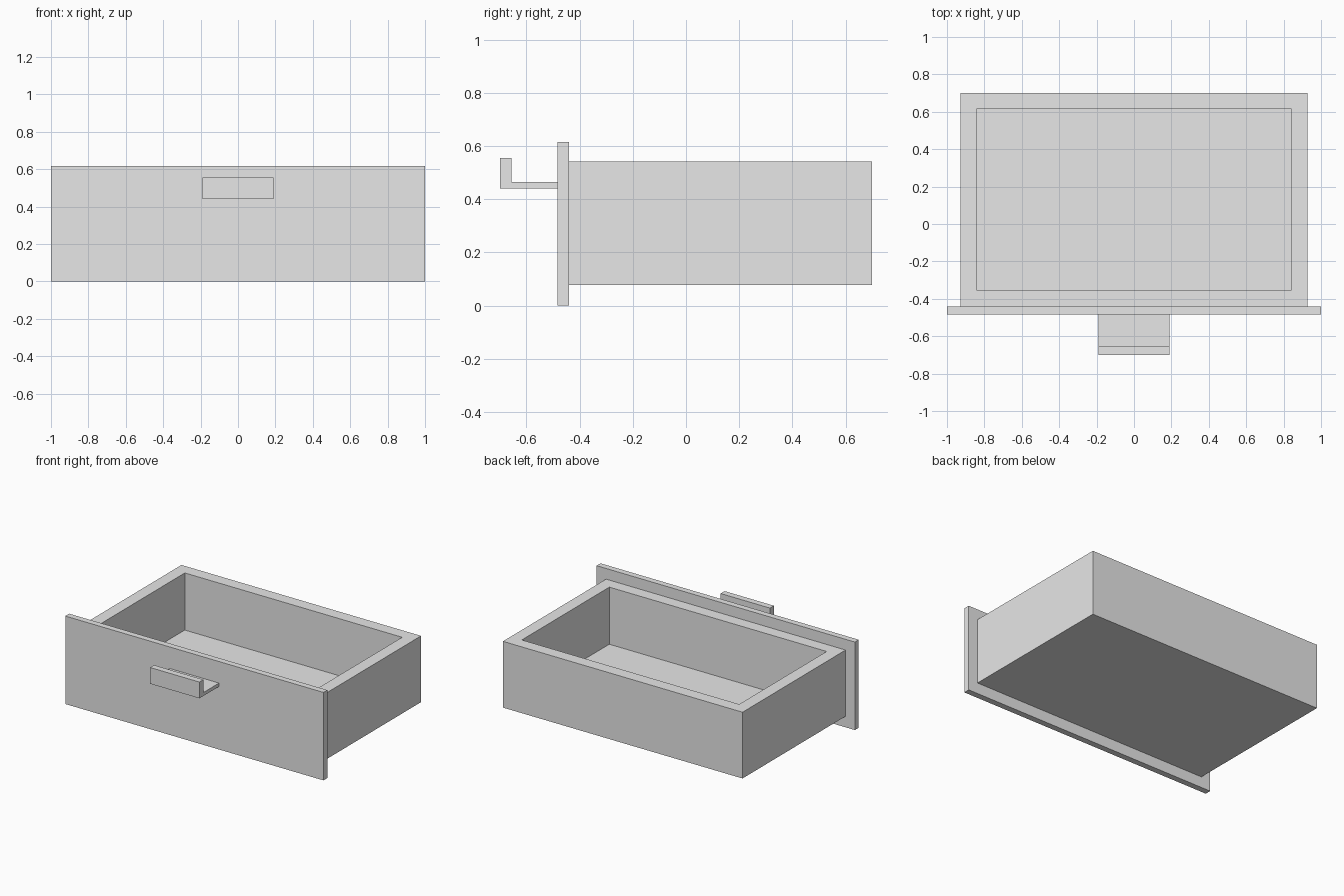
import bpy, bmesh
from mathutils import Vector

cube = bpy.data.objects.get("Cube")
if cube:
    bpy.data.objects.remove(cube, do_unlink=True)

# Single plain grey finish
grey = bpy.data.materials.new("plain grey")
grey.use_nodes = True
colour = (0.8, 0.8, 0.8, 1)
grey.diffuse_color = colour
grey.node_tree.nodes["Principled BSDF"].inputs["Base Color"].default_value = colour


def finish(name, bm):
    bmesh.ops.recalc_face_normals(bm, faces=bm.faces[:])
    mesh = bpy.data.meshes.new(name)
    bm.to_mesh(mesh)
    bm.free()
    mesh.materials.append(grey)
    obj = bpy.data.objects.new(name, mesh)
    bpy.context.scene.collection.objects.link(obj)
    return obj


def block(low, high):
    low, high = Vector(low), Vector(high)
    bm = bmesh.new()
    bmesh.ops.create_cube(bm, size=1)
    bmesh.ops.scale(bm, vec=high - low, verts=bm.verts[:])
    bmesh.ops.translate(bm, vec=(low + high) / 2, verts=bm.verts[:])
    return bm


# Open tray: inset the top face, then sink it to form the floor
rim, floor, wall = 0.541, 0.141, 0.086
tray = block((-0.928, -0.44, 0.077), (0.928, 0.70, rim))
top = max(tray.faces, key=lambda f: f.calc_center_median().z)
bmesh.ops.inset_region(tray, faces=[top], thickness=wall, use_even_offset=True)
sunk = bmesh.ops.extrude_face_region(tray, geom=[top])["geom"]
bmesh.ops.translate(tray, vec=(0, 0, floor - rim),
                    verts=[v for v in sunk if isinstance(v, bmesh.types.BMVert)])
if top.is_valid:
    bmesh.ops.delete(tray, geom=[top], context='FACES_ONLY')
finish("drawer_tray", tray)

# Front panel, overhanging the tray on all sides
finish("front_panel", block((-1, -0.483, 0), (1, -0.44, 0.616)))

# L-shaped pull: side profile extruded across the width
profile = [(-0.483, 0.441), (-0.70, 0.441), (-0.70, 0.555),
           (-0.656, 0.555), (-0.656, 0.465), (-0.483, 0.465)]
half = 0.191
pull = bmesh.new()
side = pull.faces.new([pull.verts.new((-half, y, z)) for y, z in profile])
ext = bmesh.ops.extrude_face_region(pull, geom=[side])["geom"]
bmesh.ops.translate(pull, vec=(2 * half, 0, 0),
                    verts=[v for v in ext if isinstance(v, bmesh.types.BMVert)])
finish("pull_handle", pull)
